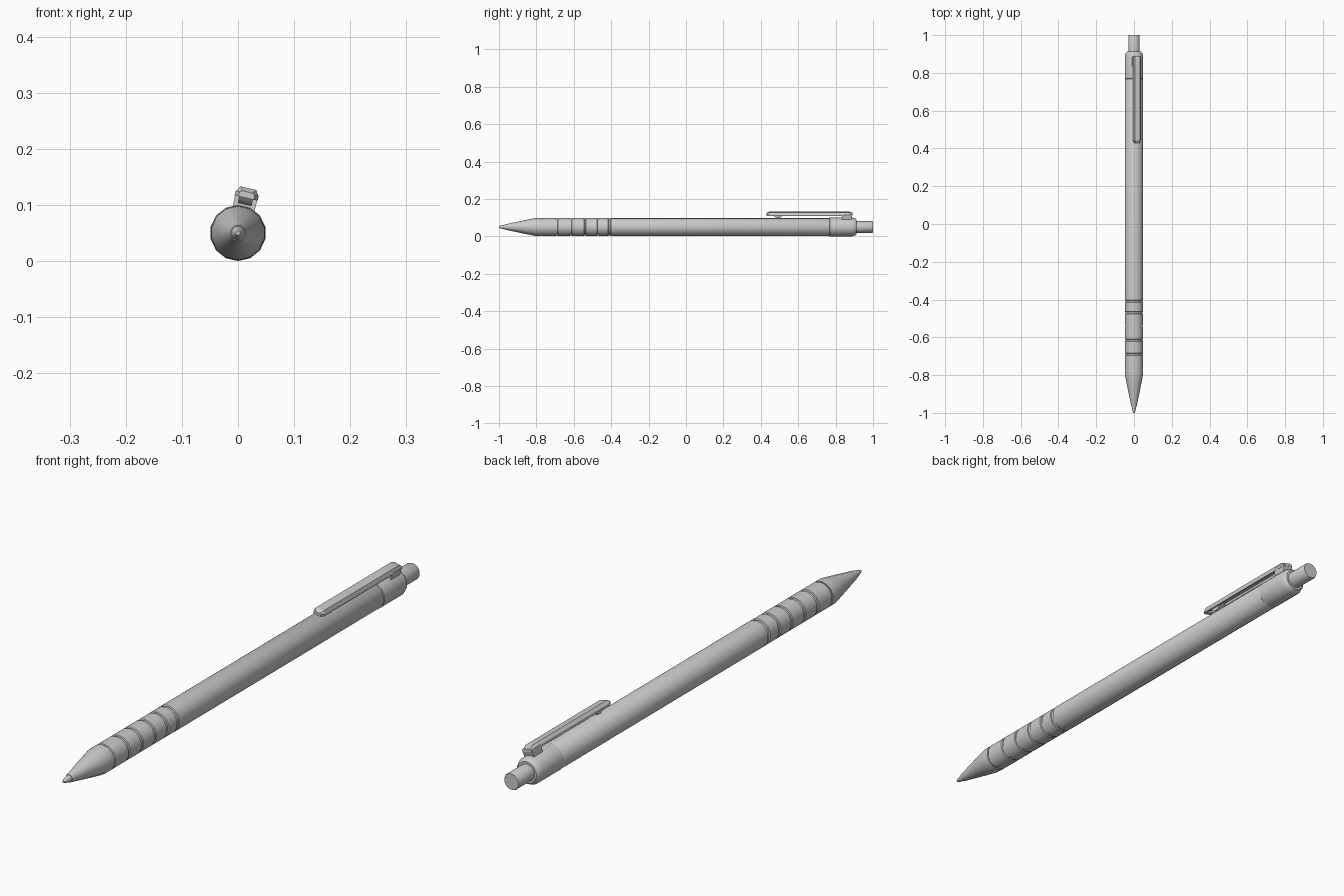
import bpy, bmesh, math

if "Cube" in bpy.data.objects:
    bpy.data.objects.remove(bpy.data.objects["Cube"])

AXIS_Z = 0.05
SIDES = 14
TILT = math.radians(13)


def finish(name, bm, angle=35):
    bmesh.ops.recalc_face_normals(bm, faces=bm.faces)
    me = bpy.data.meshes.new(name)
    bm.to_mesh(me)
    bm.free()
    ob = bpy.data.objects.new(name, me)
    bpy.context.collection.objects.link(ob)
    bpy.ops.object.select_all(action='DESELECT')
    ob.select_set(True)
    bpy.context.view_layer.objects.active = ob
    bpy.ops.object.shade_smooth_by_angle(angle=math.radians(angle))
    return ob


def loft(name, rings, angle=35):
    """Skin a list of closed point rings and cap both ends."""
    bm = bmesh.new()
    loops = [[bm.verts.new(p) for p in ring] for ring in rings]
    n = len(loops[0])
    for a, b in zip(loops, loops[1:]):
        for i in range(n):
            j = (i + 1) % n
            bm.faces.new((a[i], a[j], b[j], b[i]))
    bm.faces.new(loops[0])
    bm.faces.new(loops[-1])
    return finish(name, bm, angle)


def lathe(name, profile):
    """Turn (y, radius) pairs around the pen axis."""
    step = 2 * math.pi / SIDES
    return loft(name, [[(r * math.sin(i * step), y, AXIS_Z - r * math.cos(i * step))
                        for i in range(SIDES)] for y, r in profile])


def tilted(u, y, r):
    """Point at sideways offset u and height r above the axis, turned with the clip."""
    c, s = math.cos(TILT), math.sin(TILT)
    return (u * c + r * s, y, AXIS_Z - u * s + r * c)


# Writing point and cone
lathe("point", [(-1.0, 0.004), (-0.99, 0.008), (-0.965, 0.013), (-0.95, 0.013)])
lathe("nose_cone", [(-0.968, 0.014), (-0.93, 0.022), (-0.86, 0.037),
                    (-0.81, 0.047), (-0.795, 0.0485), (-0.775, 0.0485)])

# Grip with ring grooves
grip = [(-0.78, 0.045)]
edges = [-0.775, -0.69, -0.615, -0.54, -0.47, -0.41]
for a, b in zip(edges, edges[1:]):
    grip += [(a + 0.004, 0.045), (a + 0.006, 0.0485), (b - 0.006, 0.0485), (b - 0.004, 0.045)]
grip.append((-0.40, 0.045))
lathe("grip", grip)

# Barrel, cap and push button
lathe("barrel", [(-0.405, 0.046), (-0.402, 0.049), (0.765, 0.049), (0.768, 0.047)])
lathe("cap", [(0.766, 0.047), (0.769, 0.05), (0.89, 0.05), (0.905, 0.045), (0.912, 0.039)])
lathe("push_button", [(0.90, 0.031), (0.996, 0.031), (1.0, 0.029)])


# Clip bar with a hollow underside and closed ends
def clip_section(y, w, top, recess):
    half = [(w, 0.064), (w, 0.072), (w * 0.68, top)]
    inner = [(-w * 0.65, 0.064), (-w * 0.65, recess), (w * 0.65, recess), (w * 0.65, 0.064)]
    pts = half + [(-u, r) for u, r in reversed(half)] + inner
    return [tilted(u, y, r) for u, r in pts]


loft("clip_bar", [clip_section(0.43, 0.014, 0.075, 0.0641),
                  clip_section(0.445, 0.021, 0.082, 0.0641),
                  clip_section(0.446, 0.021, 0.082, 0.072),
                  clip_section(0.83, 0.021, 0.082, 0.072),
                  clip_section(0.831, 0.021, 0.082, 0.0641),
                  clip_section(0.872, 0.021, 0.082, 0.0641),
                  clip_section(0.89, 0.019, 0.075, 0.0641)], 25)

# Foot joining the clip to the cap, and the gripping bump under its free end
loft("clip_foot", [[tilted(u, y, r) for y, r in
                    [(0.835, 0.04), (0.835, 0.066), (0.889, 0.066), (0.882, 0.04)]]
                   for u in (-0.020, 0.020)], 25)
loft("clip_bump", [[tilted(u, y, r) for y, r in
                    [(0.465, 0.074), (0.475, 0.058), (0.49, 0.052), (0.505, 0.054), (0.525, 0.074)]]
                   for u in (-0.0125, 0.0125)], 40)
